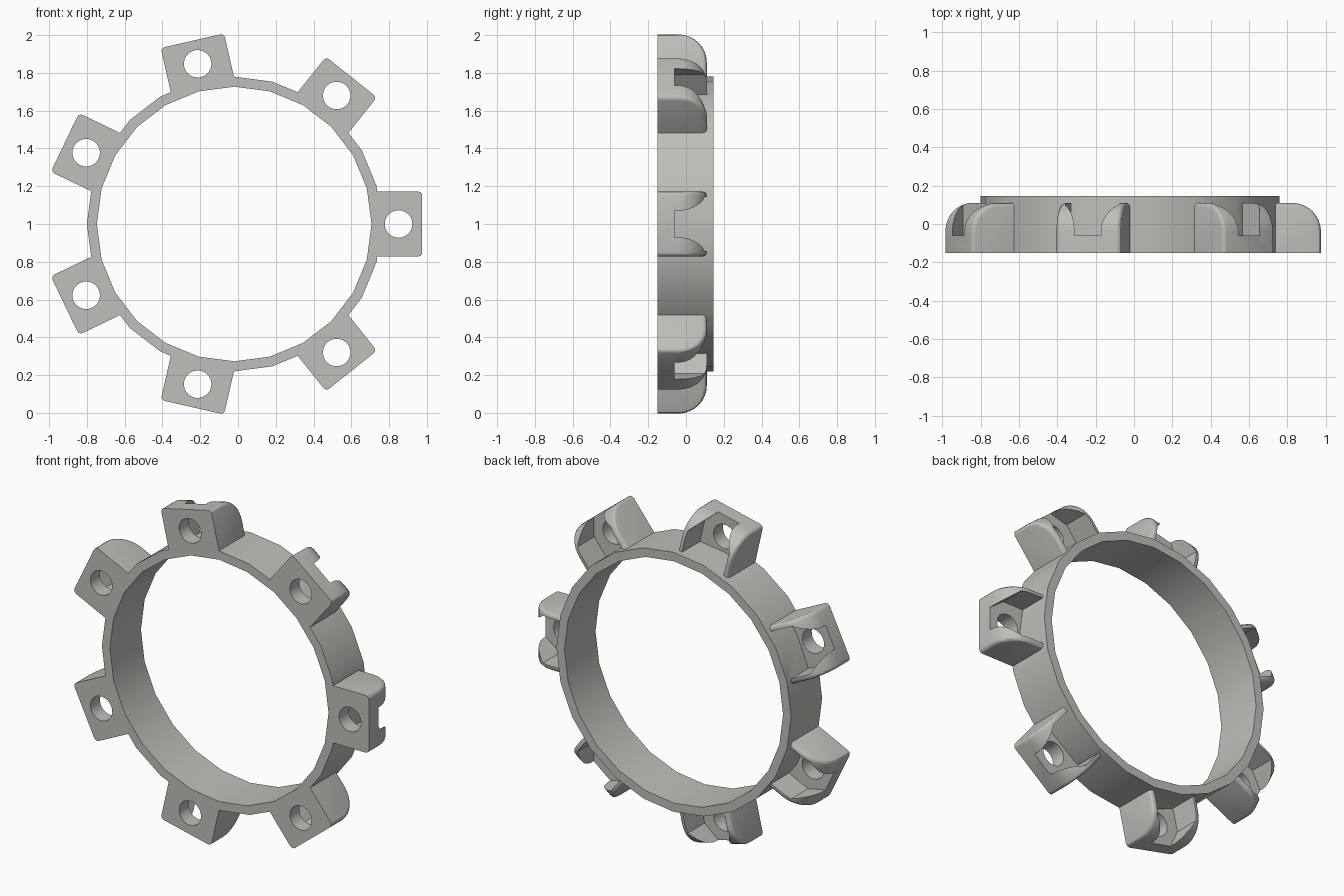
import bpy, bmesh, math
from mathutils import Matrix, Vector

if "Cube" in bpy.data.objects:
    bpy.data.objects.remove(bpy.data.objects["Cube"])

CX, CZ = -0.02, 1.0          # ring axis position
FRONT, BACK = -0.15, 0.145   # ring depth
LUGS = 7

grey = bpy.data.materials.new("warm grey")
grey.diffuse_color = (0.52, 0.52, 0.49, 1)
grey.use_nodes = True
grey.node_tree.nodes["Principled BSDF"].inputs["Base Color"].default_value = grey.diffuse_color


def to_object(name, bm):
    bmesh.ops.recalc_face_normals(bm, faces=bm.faces)
    me = bpy.data.meshes.new(name)
    bm.to_mesh(me)
    bm.free()
    me.materials.append(grey)
    ob = bpy.data.objects.new(name, me)
    bpy.context.collection.objects.link(ob)
    return ob


def prism(points, move):
    """Extrude a closed outline of Vectors along move."""
    bm = bmesh.new()
    face = bm.faces.new([bm.verts.new(p) for p in points])
    new = bmesh.ops.extrude_face_region(bm, geom=[face])["geom"]
    bmesh.ops.translate(bm, vec=move, verts=[v for v in new if isinstance(v, bmesh.types.BMVert)])
    return bm


def circle(radius, n, y, x=0.0):
    return [Vector((x + radius * math.cos(2 * math.pi * i / n), y,
                    radius * math.sin(2 * math.pi * i / n))) for i in range(n)]


def boolean(ob, other, op):
    mod = ob.modifiers.new("cut", "BOOLEAN")
    mod.operation, mod.solver, mod.object = op, "EXACT", other
    bpy.context.view_layer.objects.active = ob
    bpy.ops.object.modifier_apply(modifier=mod.name)
    bpy.data.objects.remove(other)


# Ring band
ring = to_object("mounting_ring", prism(circle(0.78, 24, FRONT), Vector((0, BACK - FRONT, 0))))
bore = to_object("bore_cutter", prism(circle(0.727, 24, -0.5), Vector((0, 1, 0))))
boolean(ring, bore, "DIFFERENCE")

# Lug block: rounded back corner, softened side edges
R_OUT, R_IN, TOP, HALF, RAD = 0.995, 0.745, 0.11, 0.172, 0.15
profile = [Vector((R_IN, FRONT, -HALF)), Vector((R_OUT, FRONT, -HALF))]
for i in range(9):
    a = math.pi / 2 * i / 8
    profile.append(Vector((R_OUT - RAD + RAD * math.cos(a), TOP - RAD + RAD * math.sin(a), -HALF)))
profile.append(Vector((R_IN, TOP, -HALF)))
bm = prism(profile, Vector((0, 0, 2 * HALF)))
soft = []
for e in bm.edges:
    a, b = (v.co for v in e.verts)
    along_side = abs(a.z - b.z) < 1e-5
    on_front = max(a.y, b.y) < FRONT + 1e-4
    on_inner = max(a.x, b.x) < R_IN + 1e-4
    if along_side and not on_front and not on_inner:
        soft.append(e)
bmesh.ops.bevel(bm, geom=soft, offset=0.022, segments=3, profile=0.5, affect="EDGES")
lug = to_object("lug", bm)

# Nut pocket open to the outside and the back, then the bolt hole
half = [(1.02, 0.052), (0.9, 0.142), (0.7, 0.142)]
outline = [Vector((r, -0.06, t)) for r, t in half] + [Vector((r, -0.06, -t)) for r, t in reversed(half)]
boolean(lug, to_object("pocket_cutter", prism(outline, Vector((0, 0.4, 0)))), "DIFFERENCE")
boolean(lug, to_object("hole_cutter", prism(circle(0.073, 24, -0.5, 0.87), Vector((0, 1, 0)))), "DIFFERENCE")

# Pocket the lug evenly around the ring
for k in range(LUGS):
    part = lug.copy()
    part.data = lug.data.copy()
    bpy.context.collection.objects.link(part)
    part.data.transform(Matrix.Rotation(-2 * math.pi * k / LUGS, 4, "Y"))
    boolean(ring, part, "UNION")
bpy.data.objects.remove(lug)

ring.data.transform(Matrix.Translation((CX, 0, CZ)))
bpy.ops.object.select_all(action="DESELECT")
ring.select_set(True)
bpy.context.view_layer.objects.active = ring
bpy.ops.object.shade_smooth_by_angle(angle=math.radians(30))
